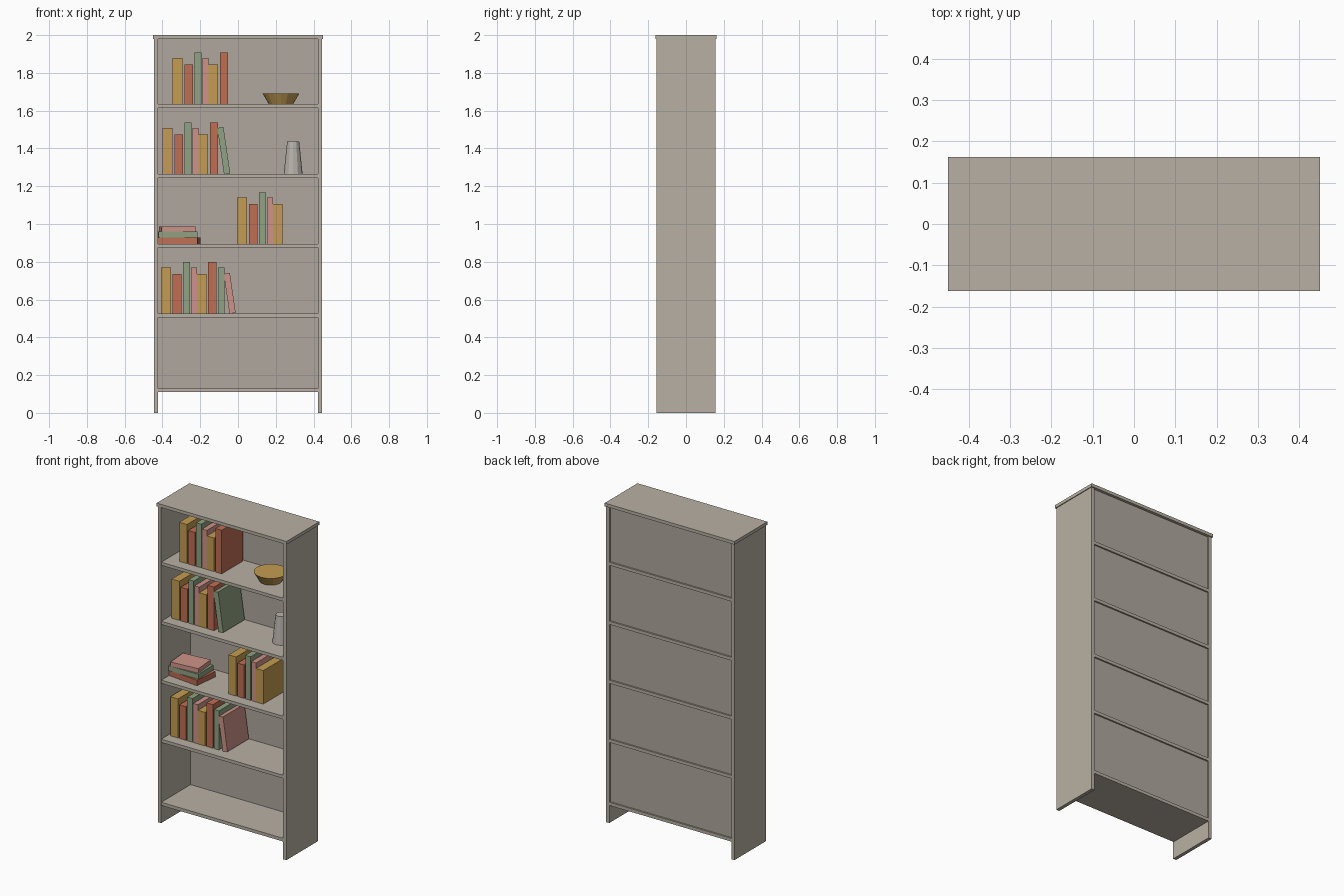
import bpy, bmesh, math
from mathutils import Matrix

if "Cube" in bpy.data.objects:
    bpy.data.objects.remove(bpy.data.objects["Cube"])


def material(name, rgb):
    m = bpy.data.materials.new(name)
    m.diffuse_color = [(c / 255 / 12.92 if c < 11 else ((c / 255 + .055) / 1.055) ** 2.4) for c in rgb] + [1]
    m.use_nodes = True
    m.node_tree.nodes["Principled BSDF"].inputs["Base Color"].default_value = m.diffuse_color
    return m


FRAME = material("greige_paint", (184, 176, 163))
PANEL = material("back_panel_grey", (176, 167, 159))
VASE = material("pale_clay", (184, 180, 172))
OCHRE = material("ochre", (196, 156, 82))
TERRA = material("terracotta", (190, 110, 84))
GREEN = material("sage_green", (144, 162, 131))
PINK = material("dusty_pink", (206, 148, 137))


def finish(name, bm, mat):
    mesh = bpy.data.meshes.new(name)
    bm.to_mesh(mesh)
    bm.free()
    mesh.materials.append(mat)
    ob = bpy.data.objects.new(name, mesh)
    bpy.context.collection.objects.link(ob)
    return ob


def box(name, lo, hi, mat):
    """Box between two corners, origin at its lower corner."""
    bm = bmesh.new()
    bmesh.ops.create_cube(bm, size=1)
    size = [h - l for l, h in zip(lo, hi)]
    for v in bm.verts:
        v.co = [(c + .5) * s for c, s in zip(v.co, size)]
    ob = finish(name, bm, mat)
    ob.location = lo
    return ob


def cone(name, x, y, z, r1, r2, h, seg, mat):
    bm = bmesh.new()
    bmesh.ops.create_cone(bm, cap_ends=True, segments=seg, radius1=r1, radius2=r2, depth=h,
                          matrix=Matrix.Translation((0, 0, h / 2)))
    ob = finish(name, bm, mat)
    ob.location = (x, y, z)
    return ob


# Carcass
box("top_board", (-.45, -.1625, 1.98), (.45, .1625, 2), FRAME)
for side, x in (("left", -.445), ("right", .423)):
    box(side + "_side", (x, -.157, 0), (x + .022, .155, 1.98), FRAME)
box("back_panel", (-.423, .135, .112), (.423, .145, 1.98), PANEL)
TOPS = [.13, .525, .895, 1.264, 1.634]
for i, z in enumerate(TOPS):
    box(f"shelf_{i + 1}", (-.423, -.155, z - .02), (.423, .155, z), FRAME)

# Upright books: offset, width, height, colour
BOOKS = [(0, .053, .245, OCHRE), (.062, .047, .21, TERRA), (.117, .036, .273, GREEN),
         (.158, .033, .245, PINK), (.191, .05, .21, OCHRE), (.250, .044, .273, TERRA),
         (.302, .034, .245, GREEN)]
FRONT, BACK = -.087, .125
for shelf, x0, count in ((4, -.346, 6), (3, -.399, 6), (2, -.005, 5), (1, -.408, 7)):
    z = TOPS[shelf]
    for i, (dx, w, h, mat) in enumerate(BOOKS[:count]):
        box(f"book_{shelf + 1}_{i + 1}", (x0 + dx, FRONT, z), (x0 + dx + w, BACK, z + h), mat)

# Leaning books
for shelf, x, h, mat in ((3, -.074, .247, GREEN), (1, -.045, .213, PINK)):
    z = TOPS[shelf]
    ob = box(f"leaning_book_{shelf + 1}", (x, FRONT, z), (x + .033, BACK, z + h), mat)
    ob.rotation_euler.y = -math.radians(8.3)

# Flat stack of books, each turned a little
z = TOPS[2]
for i, (w, d, h, turn, x, mat) in enumerate(((.212, .16, .034, -6, -.311, TERRA),
                                             (.206, .152, .031, 1, -.32, GREEN),
                                             (.182, .14, .028, 5, -.321, PINK))):
    ob = box(f"stacked_book_{i + 1}", (-w / 2, -d / 2, 0), (w / 2, d / 2, h), mat)
    spin = Matrix.Rotation(math.radians(turn), 4, 'Z')
    ob.matrix_world = Matrix.Translation((x, -.01, z)) @ spin @ Matrix.Translation((-w / 2, -d / 2, 0))
    z += h

# Ornaments
cone("bowl", .2275, 0, TOPS[4], .064, .098, .058, 16, OCHRE)
cone("vase", .292, .01, TOPS[3], .05, .032, .172, 12, VASE)
